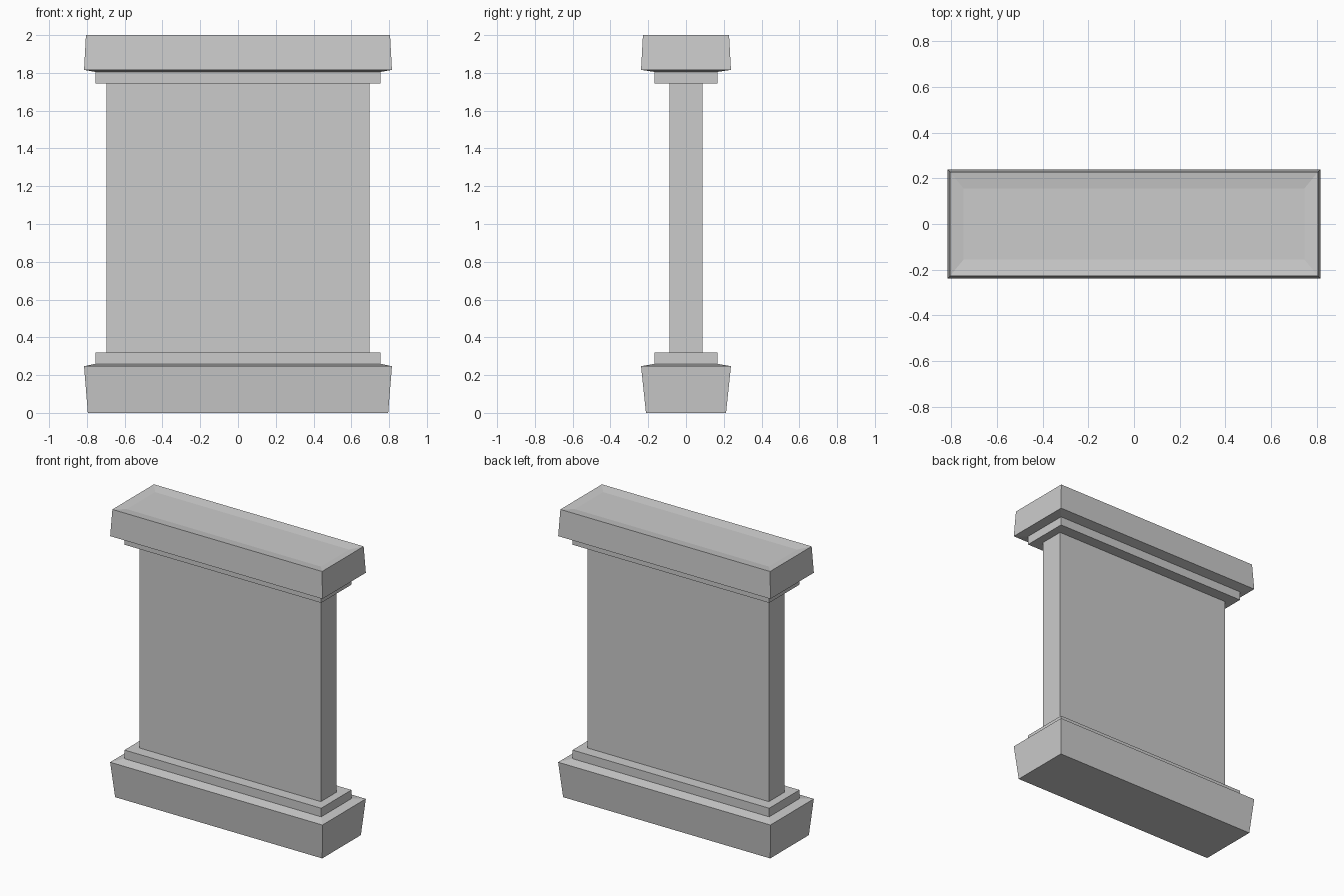
import bpy, bmesh

if "Cube" in bpy.data.objects:
    bpy.data.objects.remove(bpy.data.objects["Cube"])


def stacked_block(name, rings):
    """Closed block lofted through rectangular rings (half_x, half_y, z)."""
    bm = bmesh.new()
    loops = [[bm.verts.new((sx * hx, sy * hy, z))
              for sx, sy in ((-1, -1), (1, -1), (1, 1), (-1, 1))]
             for hx, hy, z in rings]
    bm.faces.new(loops[0][::-1])
    for a, b in zip(loops, loops[1:]):
        for i in range(4):
            j = (i + 1) % 4
            bm.faces.new((a[i], a[j], b[j], b[i]))
    bm.faces.new(loops[-1])
    bmesh.ops.recalc_face_normals(bm, faces=bm.faces)
    mesh = bpy.data.meshes.new(name)
    bm.to_mesh(mesh)
    bm.free()
    obj = bpy.data.objects.new(name, mesh)
    bpy.context.collection.objects.link(obj)
    return obj


# Flared plinth with a gently sloping ledge
stacked_block("base", [(0.795, 0.212, 0), (0.815, 0.238, 0.247), (0.755, 0.166, 0.26)])

# Matching stepped mouldings below and above the panel
for name, z0, z1 in (("lower_moulding", 0.26, 0.32), ("upper_moulding", 1.745, 1.805)):
    stacked_block(name, [(0.755, 0.166, z0), (0.755, 0.166, z1)])

# Upright slab
stacked_block("panel", [(0.697, 0.087, 0.32), (0.697, 0.087, 1.745)])

# Tapered cap with sloping underside and shallow dished top
stacked_block("cap", [(0.755, 0.166, 1.805), (0.815, 0.238, 1.816),
                      (0.805, 0.228, 2.0), (0.745, 0.155, 1.99)])
